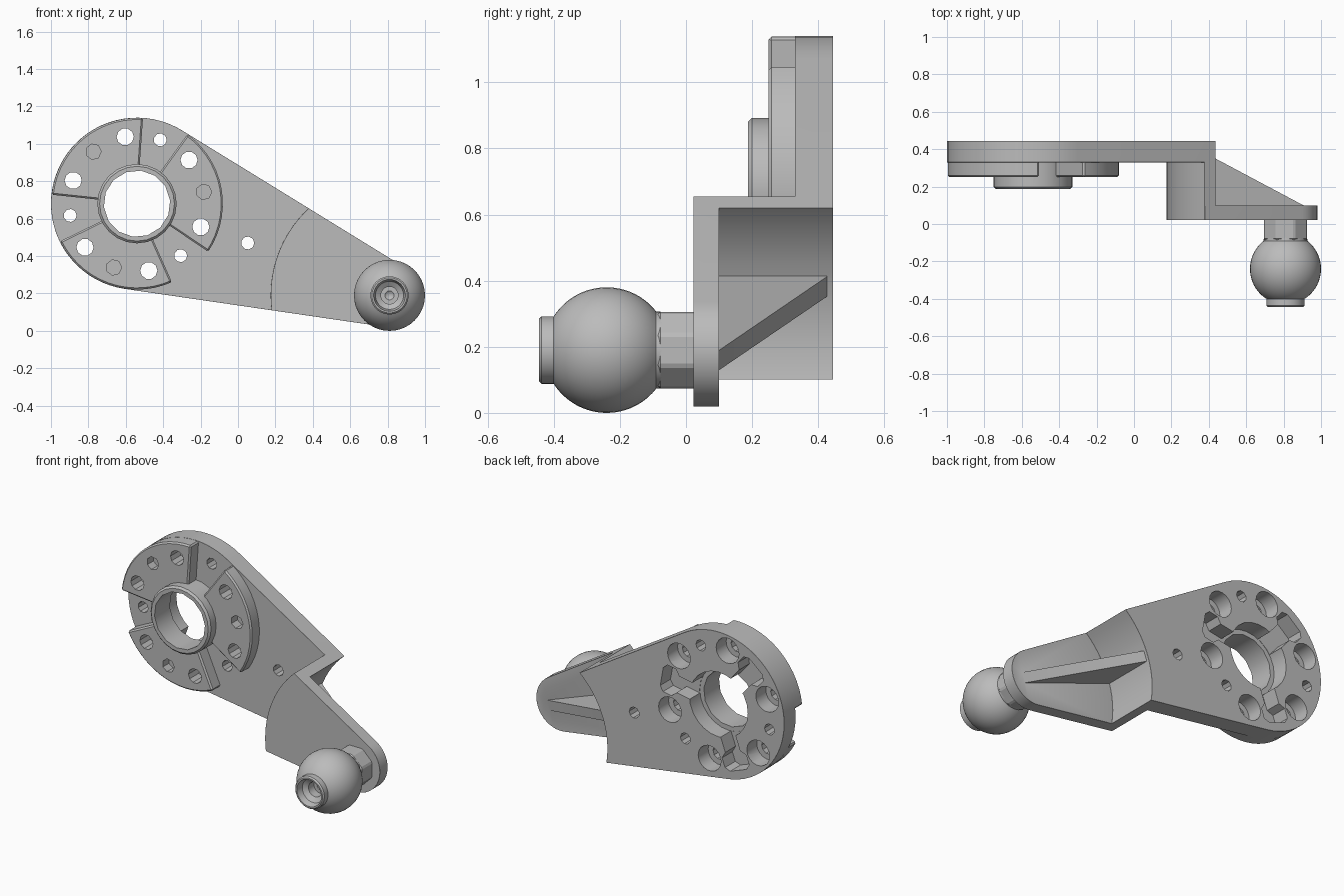
import bpy, bmesh
from math import cos, sin, pi, radians, atan2, asin, hypot
from mathutils import Vector

if "Cube" in bpy.data.objects:
    bpy.data.objects.remove(bpy.data.objects["Cube"])

grey = bpy.data.materials.new("plain grey")
grey.use_nodes = True
tone = (0.5, 0.5, 0.5, 1)
grey.diffuse_color = tone
grey.node_tree.nodes["Principled BSDF"].inputs["Base Color"].default_value = tone

HUB, BALL = (-0.54, 0.68), (0.81, 0.19)
HUB_R, END_R = 0.46, 0.17
BACK, FLOOR, PAD, HUB_FRONT = 0.445, 0.33, 0.25, 0.187
ARM_FRONT, ARM_BACK = 0.022, 0.10
WALL_OUT, WALL_IN = 0.635, 0.57


def finish(name, bm):
    bmesh.ops.recalc_face_normals(bm, faces=bm.faces)
    mesh = bpy.data.meshes.new(name)
    bm.to_mesh(mesh)
    bm.free()
    mesh.materials.append(grey)
    obj = bpy.data.objects.new(name, mesh)
    bpy.context.collection.objects.link(obj)
    return obj


def prism(name, pts, c0, c1, axes=((1, 0, 0), (0, 0, 1), (0, 1, 0)), origin=(0, 0, 0)):
    """Outline in the first two axes, extruded along the third."""
    a, b, c = map(Vector, axes)
    bm = bmesh.new()
    face = bm.faces.new([bm.verts.new(Vector(origin) + a * p + b * q + c * c0) for p, q in pts])
    ext = bmesh.ops.extrude_face_region(bm, geom=[face])["geom"]
    bmesh.ops.translate(bm, vec=c * (c1 - c0), verts=[v for v in ext if isinstance(v, bmesh.types.BMVert)])
    return finish(name, bm)


def arc(centre, r, a0, a1, n):
    return [(centre[0] + r * cos(a0 + (a1 - a0) * i / n),
             centre[1] + r * sin(a0 + (a1 - a0) * i / n)) for i in range(n + 1)]


def disc(name, centre, r, y0, y1, n, turn=0.0):
    return prism(name, arc(centre, r, turn, turn + 2 * pi, n)[:-1], y0, y1)


def lathe(name, profile, n):
    """Spin a (radius, y) profile around the ball stud axis."""
    bm = bmesh.new()
    vs = [bm.verts.new((BALL[0] + r, y, BALL[1])) for r, y in profile]
    es = [bm.edges.new(p) for p in zip(vs, vs[1:])]
    bmesh.ops.spin(bm, geom=vs + es, cent=(BALL[0], 0, BALL[1]), axis=(0, 1, 0),
                   angle=2 * pi, steps=n, use_merge=True)
    bmesh.ops.remove_doubles(bm, verts=bm.verts, dist=0.0005)
    return finish(name, bm)


def apply(obj, mod):
    bpy.context.view_layer.objects.active = obj
    bpy.ops.object.modifier_apply(modifier=mod.name)


def boolean(obj, tool, op="DIFFERENCE"):
    mod = obj.modifiers.new("bool", "BOOLEAN")
    mod.operation, mod.solver, mod.object = op, "EXACT", tool
    apply(obj, mod)
    bpy.data.objects.remove(tool)


def bevel(obj, width):
    mod = obj.modifiers.new("bevel", "BEVEL")
    mod.width, mod.segments, mod.limit_method, mod.angle_limit = width, 1, "ANGLE", radians(40)
    apply(obj, mod)


def smooth(obj):
    bpy.ops.object.select_all(action="DESELECT")
    obj.select_set(True)
    bpy.context.view_layer.objects.active = obj
    bpy.ops.object.shade_smooth_by_angle(angle=radians(28))


def polar(deg, r):
    return HUB[0] + r * cos(radians(deg)), HUB[1] + r * sin(radians(deg))


# Teardrop lever body
dx, dz = BALL[0] - HUB[0], BALL[1] - HUB[1]
axis = atan2(dz, dx)
up = axis + pi / 2 - asin((HUB_R - END_R) / hypot(dx, dz))
low = 2 * axis - up
outline = arc(HUB, HUB_R, up, low + 2 * pi, 40) + arc(BALL, END_R, low, up, 18)
body = prism("lever_body", outline, ARM_FRONT, BACK)

# Step the front down to the plate and hollow the back of the arm
step = arc(BALL, WALL_OUT, radians(60), radians(220), 48) + [(-2, -0.22), (-2, 2), (1.13, 2)]
boolean(body, prism("step_cutter", step, -0.2, FLOOR))
boolean(body, disc("hollow_cutter", BALL, WALL_IN, ARM_BACK, 0.7, 80))
bevel(body, 0.009)

# Stiffening rib behind the arm
along = (cos(axis), 0, sin(axis))
rib = prism("rib", [(-0.61, 0.06), (-0.61, 0.435), (-0.56, 0.425), (0.09, 0.1), (0.09, 0.06)],
            -0.032, 0.032, (along, (0, 1, 0), (-sin(axis), 0, cos(axis))), (BALL[0], 0, BALL[1]))
boolean(body, rib, "UNION")

# Three raised pads and the hub collar
for mid in (10, 130, 250):
    a0, a1 = radians(mid - 44), radians(mid + 44)
    pad = prism("pad", arc(HUB, HUB_R - 0.001, a0, a1, 14) + arc(HUB, 0.19, a1, a0, 8), PAD, FLOOR + 0.03)
    bevel(pad, 0.009)
    boolean(body, pad, "UNION")
collar = disc("collar", HUB, 0.212, HUB_FRONT, FLOOR + 0.04, 24)
bevel(collar, 0.012)
boolean(body, collar, "UNION")

# Central bore and the three-armed pocket in the back
boolean(body, disc("bore", HUB, 0.178, 0, 1, 14, 0.1))
boolean(body, disc("pocket", HUB, 0.205, FLOOR + 0.01, 1, 24))
for mid in (10, 130, 250):
    c, s = cos(radians(mid)), sin(radians(mid))
    arm = [(0.1, -0.055), (0.29, -0.055), (0.32, -0.09), (0.38, -0.09), (0.405, -0.06),
           (0.405, 0.06), (0.38, 0.09), (0.32, 0.09), (0.29, 0.055), (0.1, 0.055)]
    boolean(body, prism("pocket_arm", arm, FLOOR + 0.012, 1, ((c, 0, s), (-s, 0, c), (0, 1, 0)),
                        (HUB[0], 0, HUB[1])))

# Ring of bolt holes: blind in pad centres, counterbored beside them, small in the gaps
for k in range(12):
    deg = 10 + 30 * k
    spot = polar(deg, 0.363)
    if k % 4 == 0:
        boolean(body, disc("blind_hole", spot, 0.042, 0, FLOOR - 0.02, 7))
    elif k % 4 == 2:
        boolean(body, disc("small_hole", spot, 0.035, 0, 1, 9))
    else:
        boolean(body, disc("bolt_hole", spot, 0.046, 0, 1, 10))
        boolean(body, disc("counterbore", spot, 0.08, FLOOR + 0.015, 1, 18))
boolean(body, disc("arm_hole", (0.052, 0.47), 0.035, 0, 1, 9))
smooth(body)

# Ball stud: socketed tip, ball and throat in one turned piece
CENTRE_Y, R = -0.24, 0.19
ball = [(R * sin(t), CENTRE_Y - R * cos(t)) for t in
        (radians(32 + (142 - 32) * i / 22) for i in range(23))]
profile = [(0, -0.31), (0.024, -0.33), (0.046, -0.33), (0.046, -0.385), (0.075, -0.405),
           (0.085, -0.445), (0.094, -0.445), (0.102, -0.437), (0.102, -0.4)] + ball + [(0.11, 0.0), (0, 0.0)]
stud = lathe("ball_stud", profile, 40)
smooth(stud)

# Faceted neck between ball and arm
neck = disc("stud_neck", BALL, 0.125, -0.085, ARM_FRONT + 0.01, 8, pi / 8)
bevel(neck, 0.008)
